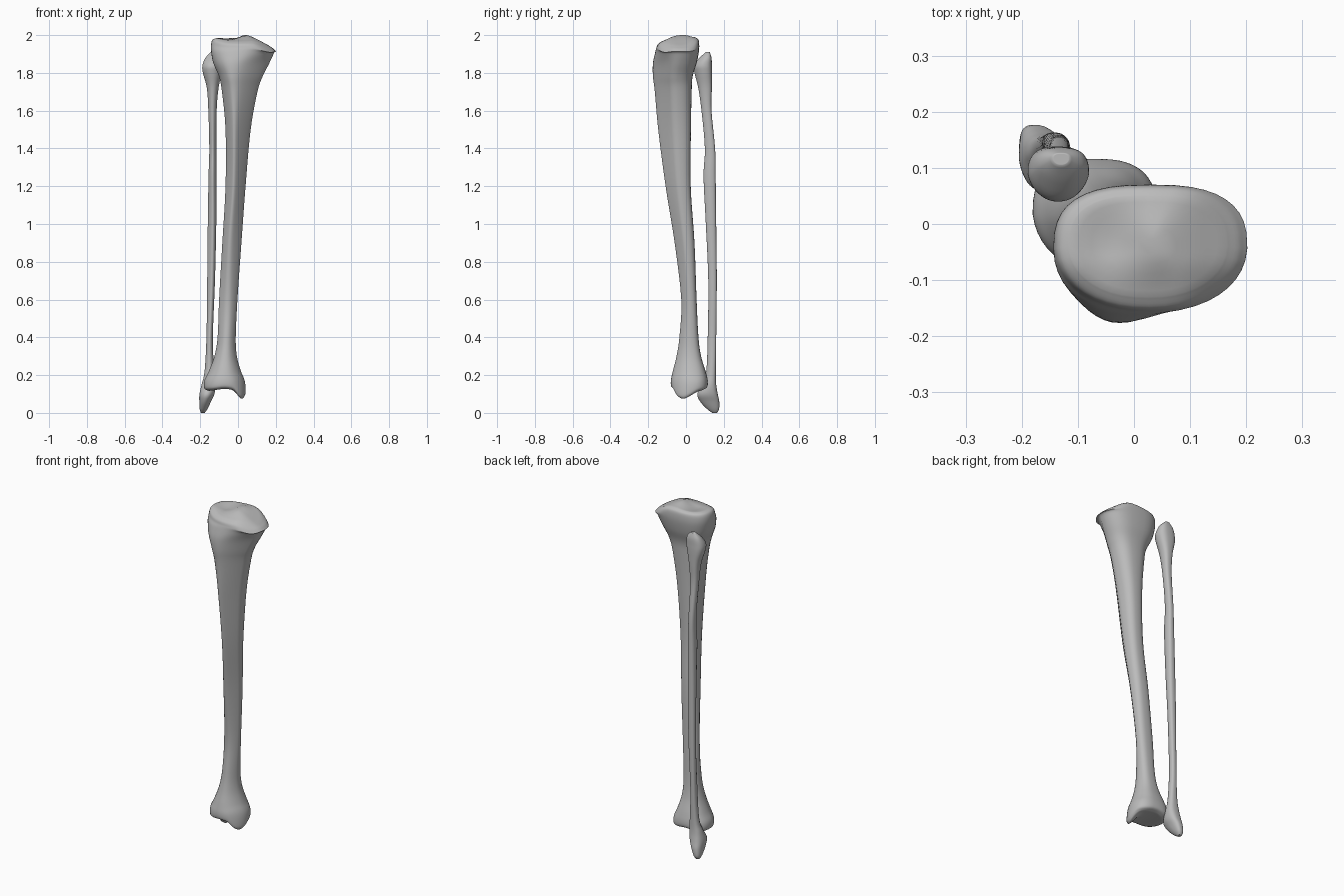
import bpy
import bmesh
import math

SIDES = 40
STEPS = 5

if "Cube" in bpy.data.objects:
    bpy.data.objects.remove(bpy.data.objects["Cube"], do_unlink=True)

bone_grey = bpy.data.materials.new("bone_grey")
bone_grey.use_nodes = True
colour = (0.5, 0.5, 0.5, 1)
bone_grey.diffuse_color = colour
bone_grey.node_tree.nodes["Principled BSDF"].inputs["Base Color"].default_value = colour


def smooth(value, low, high):
    t = min(max((value - low) / (high - low), 0), 1)
    return t * t * (3 - 2 * t)


def signed_power(value, exponent):
    return math.copysign(abs(value) ** exponent, value)


def spline(a, b, c, d, t):
    """Catmull-Rom blend of two neighbouring sections."""
    return [q + 0.5 * t * (r - p + t * (2 * p - 5 * q + 4 * r - s + t * (3 * (q - r) + s - p)))
            for p, q, r, s in zip(a, b, c, d)]


def refine(rows):
    padded = [rows[0]] + rows + [rows[-1]]
    result = []
    for i in range(len(rows) - 1):
        for step in range(STEPS):
            result.append(spline(*padded[i:i + 4], step / STEPS))
    return result + [rows[-1]]


def section(row, scale=1):
    """Rounded section, narrowing to a crest at the front."""
    z, left, right, front, back, taper, crest = row
    cx, cy = (left + right) / 2, (front + back) / 2
    points = []
    for i in range(SIDES):
        angle = math.tau * i / SIDES
        s = math.sin(angle)
        power = 0.74 if s > 0 else 0.9
        u = signed_power(math.cos(angle), power)
        v = signed_power(s, power)
        forward = max(-v, 0)
        u *= 1 - taper * forward
        x = u * (right - left) / 2 + crest * forward
        y = v * (back - front) / 2
        points.append((cx + x * scale, cy + y * scale, z))
    return points


def loft(name, rows, shape=None):
    rows = refine(rows)
    caps = (0.88, 0.72, 0.54, 0.36, 0.18)
    rings = [section(rows[0], k) for k in reversed(caps)]
    rings += [section(row) for row in rows]
    rings += [section(rows[-1], k) for k in caps]
    bm = bmesh.new()
    loops = [[bm.verts.new(shape(*p) if shape else p) for p in ring] for ring in rings]
    for low, high in zip(loops, loops[1:]):
        for i in range(SIDES):
            j = (i + 1) % SIDES
            bm.faces.new((low[i], low[j], high[j], high[i]))
    bm.faces.new(loops[0][::-1])
    bm.faces.new(loops[-1])
    bmesh.ops.recalc_face_normals(bm, faces=bm.faces)
    mesh = bpy.data.meshes.new(name)
    bm.to_mesh(mesh)
    bm.free()
    mesh.materials.append(bone_grey)
    mesh.shade_smooth()
    obj = bpy.data.objects.new(name, mesh)
    bpy.context.collection.objects.link(obj)
    return obj


def shape_shin_ends(x, y, z):
    # Knee plateau: sloping inner rim, lower front and a central ridge
    top = smooth(z, 1.9, 1.975)
    ridge = math.exp(-((x - 0.04) / 0.035) ** 2 - ((y + 0.02) / 0.06) ** 2)
    hollow = math.exp(-((x + 0.05) / 0.04) ** 2 - ((y + 0.04) / 0.06) ** 2)
    z += top * (0.016 * ridge - 0.012 * hollow)
    z -= top * (0.05 * smooth(x, 0.07, 0.2) + 0.025 * smooth(-y, 0.06, 0.16))
    # Ankle: inner knob hanging below the arched joint face
    low = 1 - smooth(z, 0.11, 0.2)
    knob = smooth(x, -0.03, 0.02) * (1 - smooth(y, -0.02, 0.08))
    arch = math.exp(-((x + 0.07) / 0.06) ** 2)
    z += low * (0.012 * arch - 0.042 * knob)
    return x, y, z


# Section rows: height, left, right, front, back, taper, crest shift
shin_rows = [
    (.115, -.155, .03, -.06, .09, .1, 0),
    (.13, -.178, .04, -.078, .113, .1, 0),
    (.17, -.178, .037, -.08, .115, .15, 0),
    (.22, -.155, .016, -.07, .104, .2, 0),
    (.3, -.125, -.006, -.05, .08, .25, 0),
    (.4, -.108, -.012, -.035, .066, .3, 0),
    (.6, -.1, -.003, -.025, .056, .4, 0),
    (.9, -.083, .018, -.06, .045, .5, -.01),
    (1.2, -.066, .04, -.108, .025, .6, -.01),
    (1.5, -.066, .067, -.147, .026, .6, -.02),
    (1.7, -.085, .103, -.165, .03, .5, -.03),
    (1.78, -.1, .13, -.175, .035, .45, -.04),
    (1.85, -.13, .165, -.175, .056, .35, -.04),
    (1.91, -.142, .192, -.163, .068, .12, -.02),
    (1.95, -.143, .202, -.157, .07, .05, 0),
    (1.975, -.135, .19, -.15, .065, .05, 0),
    (1.985, -.115, .165, -.13, .05, .05, 0),
]
loft("shin_bone", shin_rows, shape_shin_ends)

calf_rows = [
    (0, -.196, -.176, .14, .164, .1, 0),
    (.02, -.203, -.162, .112, .175, .2, 0),
    (.06, -.205, -.143, .075, .176, .2, 0),
    (.1, -.204, -.125, .06, .168, .2, 0),
    (.15, -.193, -.12, .085, .16, .3, 0),
    (.22, -.177, -.126, .107, .158, .3, 0),
    (.4, -.167, -.133, .115, .16, .3, 0),
    (.7, -.163, -.122, .118, .163, .4, .004),
    (1, -.16, -.115, .105, .16, .4, .004),
    (1.25, -.156, -.113, .093, .157, .4, 0),
    (1.4, -.152, -.115, .1, .154, .4, 0),
    (1.6, -.157, -.113, .082, .135, .3, 0),
    (1.72, -.165, -.103, .065, .137, .2, 0),
    (1.8, -.186, -.086, .045, .138, .2, 0),
    (1.84, -.188, -.08, .042, .137, .2, 0),
    (1.88, -.172, -.088, .072, .135, .2, 0),
    (1.91, -.145, -.115, .105, .126, .1, 0),
]
loft("calf_bone", calf_rows)
